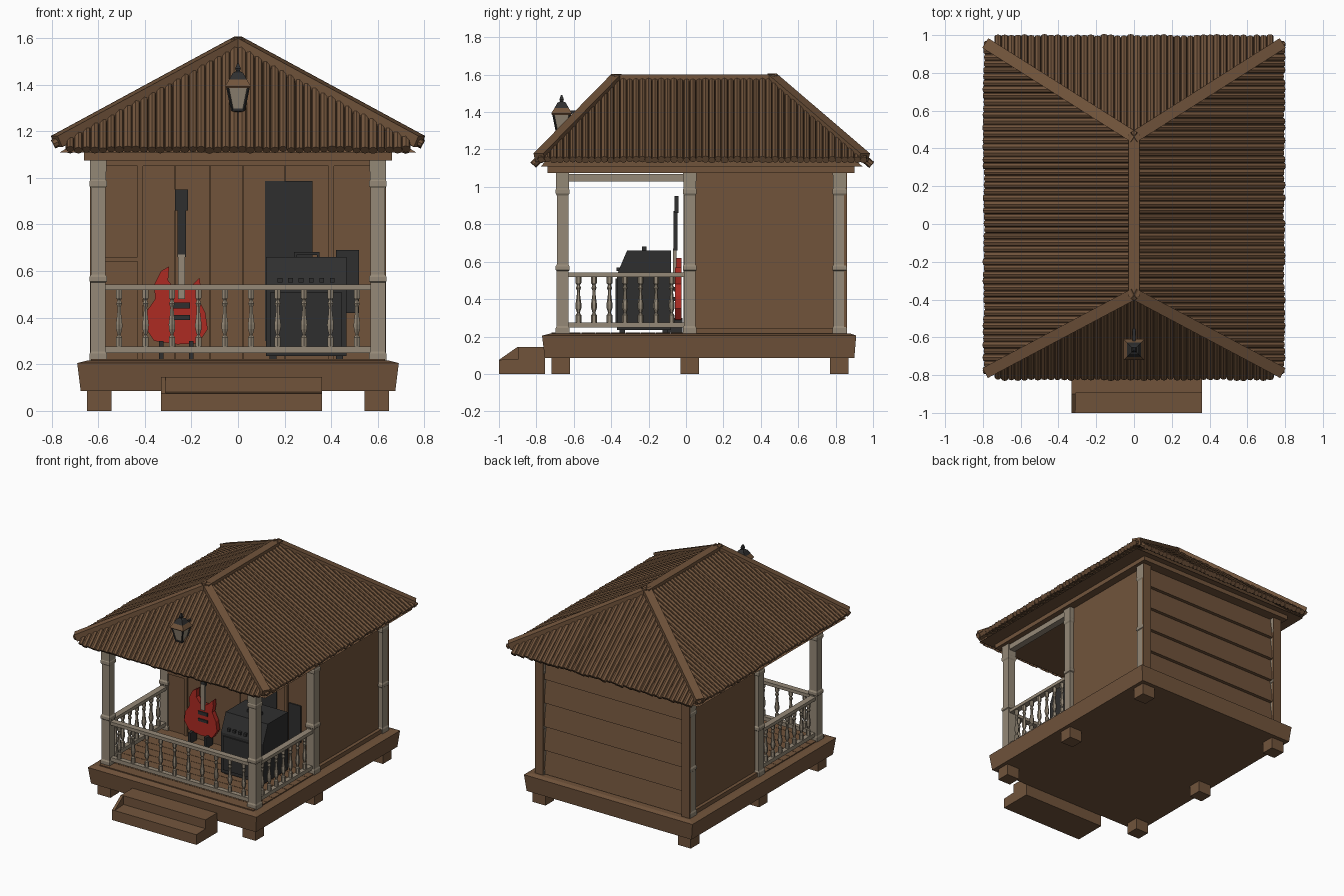
import bpy, bmesh, math, random
from mathutils import Vector

if "Cube" in bpy.data.objects:
    bpy.data.objects.remove(bpy.data.objects["Cube"])

random.seed(4)

def material(name, rgb):
    m = bpy.data.materials.new(name)
    m.diffuse_color = (*rgb, 1)
    m.use_nodes = True
    m.node_tree.nodes["Principled BSDF"].inputs["Base Color"].default_value = m.diffuse_color
    return m

WOOD = material("brown wood", (0.165, 0.088, 0.044))
PALE = material("weathered pale wood", (0.30, 0.25, 0.185))
DARK = material("charcoal", (0.028, 0.028, 0.028))
RED = material("red paint", (0.42, 0.024, 0.016))

def finish(name, bm, mat):
    bmesh.ops.recalc_face_normals(bm, faces=bm.faces)
    me = bpy.data.meshes.new(name)
    bm.to_mesh(me)
    bm.free()
    me.materials.append(mat)
    ob = bpy.data.objects.new(name, me)
    bpy.context.collection.objects.link(ob)
    return ob

def loft(bm, rings):
    """Closed skin through equal-length rings of points."""
    vs = [[bm.verts.new(p) for p in r] for r in rings]
    n = len(vs[0])
    for a, b in zip(vs, vs[1:]):
        for i in range(n):
            bm.faces.new((a[i], a[(i + 1) % n], b[(i + 1) % n], b[i]))
    bm.faces.new(vs[0])
    bm.faces.new(vs[-1])

def sweep(bm, p, q, profile):
    """Run a 2D profile (side, up) straight from p to q."""
    p, q = Vector(p), Vector(q)
    d = (q - p).normalized()
    s = d.cross(Vector((0, 0, 1))).normalized()
    n = s.cross(d)
    loft(bm, [[e + s * a + n * b for a, b in profile] for e in (p, q)])

def rect(w, h):
    return [(-w / 2, -h / 2), (w / 2, -h / 2), (w / 2, h / 2), (-w / 2, h / 2)]

def add_box(bm, x0, x1, y0, y1, z0, z1):
    loft(bm, [[(x0, y0, z), (x1, y0, z), (x1, y1, z), (x0, y1, z)] for z in (z0, z1)])

def box(name, mat, *dims):
    bm = bmesh.new()
    add_box(bm, *dims)
    return finish(name, bm, mat)

def lathe(bm, x, y, profile, sides):
    """profile: (radius to the flat, z)"""
    k = 1 / math.cos(math.pi / sides)
    loft(bm, [[(x + r * k * math.cos((i + .5) * math.tau / sides),
                y + r * k * math.sin((i + .5) * math.tau / sides), z)
               for i in range(sides)] for r, z in profile])

def prism_x(name, mat, x0, x1, yz):
    bm = bmesh.new()
    loft(bm, [[(x, y, z) for y, z in yz] for x in (x0, x1)])
    return finish(name, bm, mat)

# --- Base: feet, flared platform, porch floor, steps
bm = bmesh.new()
for x in (-.595, .595):
    for y in (-.67, .02, .82):
        add_box(bm, x - .053, x + .053, y - .05, y + .05, 0, .1)
finish("feet", bm, WOOD)
bm = bmesh.new()
loft(bm, [[(-a, y0, z), (a, y0, z), (a, y1, z), (-a, y1, z)]
          for a, y0, y1, z in ((.675, -.755, .90, .085), (.69, -.77, .91, .205), (.65, -.73, .88, .215))])
finish("platform", bm, WOOD)
bm = bmesh.new()
for i in range(9):
    y = -.72 + i * .08
    add_box(bm, -.63, .63, y, y + .077, .21, .222)
finish("porch_floorboards", bm, WOOD)
prism_x("steps", WOOD, -.33, .36, [(-1, 0), (-1, .075), (-.895, .08), (-.895, .145), (-.755, .145), (-.755, 0)])
prism_x("step_stringer", WOOD, -.33, -.31, [(-1, 0), (-1, .075), (-.9, .145), (-.755, .145), (-.755, 0)])

# --- Posts
POST = [(.037, .21), (.037, .245), (.032, .255), (.032, .55), (.037, .555), (.037, .575),
        (.031, .585), (.031, .955), (.037, .965), (.037, .985), (.034, .99), (.036, 1.095)]
bm = bmesh.new()
for x in (-.6, .6):
    for y in (-.66, .02, .82):
        lathe(bm, x, y, POST, 4)
finish("posts", bm, PALE)

# --- Railings and turned balusters
bm = bmesh.new()
for z, w, h in ((.53, .045, .024), (.262, .035, .028)):
    sweep(bm, (-.57, -.66, z), (.57, -.66, z), rect(w, h))
    for x in (-.6, .6):
        sweep(bm, (x, -.63, z), (x, -.01, z), rect(w, h))
finish("rails", bm, PALE)
BAL = [(.013, .27), (.013, .315), (.006, .325), (.013, .35), (.014, .37), (.008, .42),
       (.007, .445), (.012, .46), (.007, .475), (.013, .485), (.013, .525)]
bm = bmesh.new()
for i in range(10):
    lathe(bm, -.51 + i * 1.02 / 9, -.66, BAL, 6)
for x in (-.6, .6):
    for i in range(7):
        lathe(bm, x, -.575 + i * .083, BAL, 6)
finish("balusters", bm, PALE)

# --- Cabin walls
bm = bmesh.new()
for s in (-1, 1):
    add_box(bm, min(s * .57, s * .6), max(s * .57, s * .6), .03, .82, .21, 1.1)
finish("side_walls", bm, WOOD)
bm = bmesh.new()
for s in (-1, 1):
    add_box(bm, min(s * .58, s * .625), max(s * .58, s * .625), .03, .84, .21, .245)
finish("side_sills", bm, WOOD)
edges = [-.58, -.42, -.27, -.12, .02, .2, .4, .58]
bm = bmesh.new()
for i, (a, b) in enumerate(zip(edges, edges[1:])):
    add_box(bm, a + .001, b - .001, random.uniform(-.004, .004), .03, .21, 1.1)
finish("front_wall_boards", bm, WOOD)
bm = bmesh.new()
for a in (-.42, .4):
    add_box(bm, a - .012, a + .012, -.014, .01, .22, 1.06)
add_box(bm, -.57, .57, -.014, .01, 1.05, 1.08)
add_box(bm, -.57, -.42, -.012, .01, .64, .66)
finish("front_wall_trim", bm, WOOD)
bm = bmesh.new()
for i in range(5):
    z = .22 + i * .175
    loft(bm, [[(x, .79, z), (x, .848, z), (x, .822, z + .18), (x, .79, z + .18)] for x in (-.57, .57)])
finish("back_wall_boards", bm, WOOD)
bm = bmesh.new()
for x in (-.6, .6):
    add_box(bm, x - .034, x + .034, .845, .862, .21, 1.09)
finish("back_corner_trim", bm, WOOD)

# --- Beams under the roof
bm = bmesh.new()
for x in (-.6, .6):
    sweep(bm, (x, -.64, 1.05), (x, .0, 1.05), rect(.05, .04))
finish("porch_side_beams", bm, PALE)
box("eave_plate", WOOD, -.66, .66, -.74, .9, 1.075, 1.115)

# --- Hip roof: solid core, log shingles on four slopes, caps
HX, ZR, DROP = .79, 1.575, .43
FRONT, BACK = (-.37, -.42, -.815), (.46, .50, .99)   # ridge end, run to corner, eave y

def hip(t, end):
    return Vector((HX * t, end[0] + end[1] * t, ZR - DROP * t))

bm = bmesh.new()
core = []
for end in (FRONT, BACK):
    for s in (-1, 1):
        c = hip(.97, end)
        core.append(bm.verts.new((c.x * s, c.y, c.z - .05)))
    core.append(bm.verts.new((0, end[0], ZR - .005)))
a, b, r, c, d, q = core
for f in ((a, b, r), (c, d, q), (a, r, q, c), (b, d, q, r), (a, c, d, b)):
    bm.faces.new(f)
finish("roof_core", bm, WOOD)

def log(bm, p, e):
    r = random.uniform(.017, .021)
    tip = Vector(e) + (Vector(e) - Vector(p)).normalized() * random.uniform(-.006, .004)
    sweep(bm, p, tip, [(r * math.cos(k * math.tau / 8), r * math.sin(k * math.tau / 8)) for k in range(8)])

bm = bmesh.new()
N = 52
for i in range(N):                                    # left and right slopes
    y = -.775 + i * (1.725 / (N - 1))
    t = max(0, (FRONT[0] - y) / .42, (y - BACK[0]) / .50)
    t = min(t, .96)
    for s in (-1, 1):
        log(bm, (s * HX * t, y, ZR - DROP * t), (s * HX, y, ZR - DROP))
for end in (FRONT, BACK):                             # front and back slopes
    for i in range(42):
        x = -.72 + i * 1.44 / 41
        p = hip(abs(x) / HX, end)
        k = (end[2] - end[0]) / end[1]
        log(bm, (x, p.y, p.z), (x, end[2], ZR - DROP * k))
finish("roof_logs", bm, WOOD)
bm = bmesh.new()
for end in (FRONT, BACK):
    for s in (-1, 1):
        p, e = hip(-.01, end), hip(.985, end)
        sweep(bm, (p.x * s, p.y, p.z + .002), (e.x * s, e.y, e.z + .004), rect(.06, .052))
add_box(bm, -.03, .03, -.385, .475, 1.555, 1.6)
finish("ridge_and_hip_caps", bm, WOOD)

# --- Lantern on the front slope
LX, LY = 0, -.665
def lantern(name, mat, profile, sides=4):
    bm = bmesh.new()
    lathe(bm, LX, LY, profile, sides)
    finish(name, bm, mat)
lantern("lantern_glass", PALE, [(.024, 1.295), (.043, 1.385)])
lantern("lantern_brim", WOOD, [(.05, 1.385), (.056, 1.392), (.036, 1.425)])
lantern("lantern_cap", DARK, [(.038, 1.422), (.022, 1.45), (.008, 1.457), (.012, 1.468), (.004, 1.49)])
lantern("lantern_base", DARK, [(.004, 1.255), (.012, 1.268), (.01, 1.28), (.028, 1.287), (.028, 1.297)])
bm = bmesh.new()
for sx in (-1, 1):
    for sy in (-1, 1):
        sweep(bm, (LX + sx * .025, LY + sy * .025, 1.29), (LX + sx * .045, LY + sy * .045, 1.39), rect(.008, .008))
sweep(bm, (0, LY + .02, 1.40), (0, LY + .12, 1.40), rect(.014, .014))
finish("lantern_frame", bm, DARK)

# --- Electric guitar leaning on the wall
OUT = [(-.26, .285), (-.36, .30), (-.40, .36), (-.39, .43), (-.355, .48), (-.36, .54), (-.33, .60),
       (-.295, .62), (-.30, .56), (-.27, .52), (-.22, .52), (-.19, .545), (-.165, .57), (-.16, .53),
       (-.17, .48), (-.14, .42), (-.13, .35), (-.17, .29)]
bm = bmesh.new()
loft(bm, [[(x, y, z) for x, z in OUT] for y in (-.06, -.025)])
finish("guitar_body", bm, RED)
box("guitar_neck", PALE, -.257, -.227, -.07, -.05, .48, .67)
box("guitar_fretboard", DARK, -.26, -.224, -.068, -.045, .66, .87)
box("guitar_headstock", DARK, -.27, -.214, -.062, -.04, .86, .95)
bm = bmesh.new()
add_box(bm, -.28, -.205, -.067, -.058, .44, .465)
add_box(bm, -.28, -.205, -.067, -.058, .39, .41)
finish("guitar_pickups", bm, DARK)
bm = bmesh.new()
for x in (-.33, -.2):
    add_box(bm, x - .01, x + .01, -.1, -.02, .222, .30)
finish("guitar_stand", bm, DARK)

# --- Amplifier on the porch, dark panels on the wall behind
prism_x("amplifier", DARK, .12, .465, [(-.37, .235), (-.37, .53), (-.315, .66), (-.08, .66), (-.08, .235)])
bm = bmesh.new()
add_box(bm, .14, .445, -.378, -.365, .26, .51)
for i in range(6):
    add_box(bm, .17 + i * .045, .19 + i * .045, -.372, -.34, .55, .57)
for x in (.15, .435):
    for y in (-.34, -.11):
        add_box(bm, x - .015, x + .015, y - .015, y + .015, .22, .24)
add_box(bm, .24, .35, -.235, -.21, .668, .682)
for x in (.24, .34):
    add_box(bm, x, x + .01, -.235, -.21, .655, .67)
finish("amplifier_fittings", bm, DARK)
box("dark_wall_panel", DARK, .115, .32, -.009, 0, .3, .985)
box("dark_side_panel", DARK, .42, .52, -.009, 0, .42, .69)
